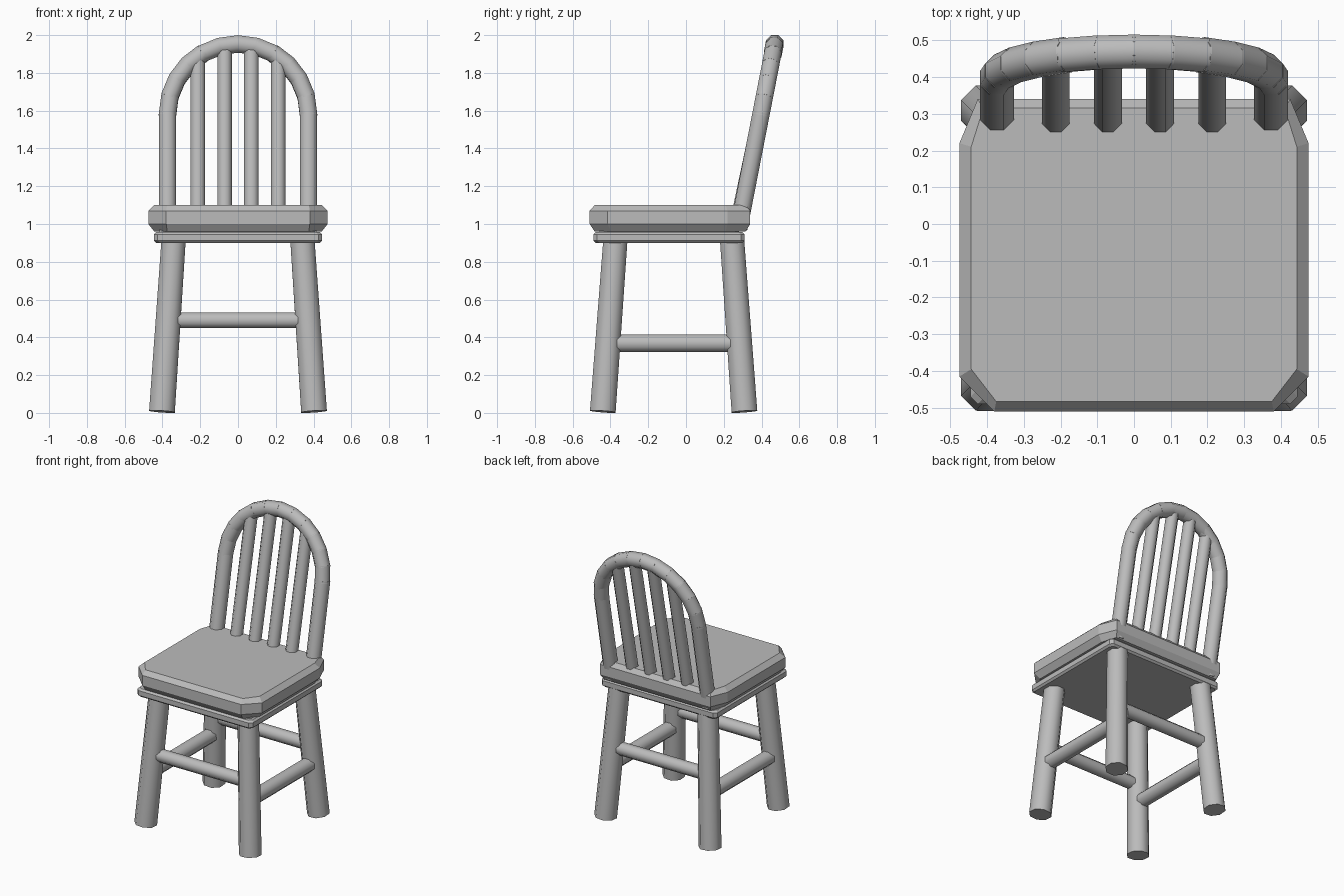
import bpy, bmesh, math
from mathutils import Vector, Matrix

if "Cube" in bpy.data.objects:
    bpy.data.objects.remove(bpy.data.objects["Cube"])

grey = bpy.data.materials.new("grey")
grey.diffuse_color = (0.5, 0.5, 0.5, 1)
grey.use_nodes = True
grey.node_tree.nodes["Principled BSDF"].inputs["Base Color"].default_value = grey.diffuse_color


def finish(bm, name, smooth=False):
    bmesh.ops.recalc_face_normals(bm, faces=bm.faces)
    me = bpy.data.meshes.new(name)
    bm.to_mesh(me)
    bm.free()
    me.materials.append(grey)
    ob = bpy.data.objects.new(name, me)
    bpy.context.collection.objects.link(ob)
    if smooth:
        bpy.ops.object.select_all(action='DESELECT')
        ob.select_set(True)
        bpy.context.view_layer.objects.active = ob
        bpy.ops.object.shade_smooth_by_angle(angle=math.radians(50))
    return ob


def add_rod(bm, a, b, r, r2=None):
    """Eight-sided rod from a to b, flats facing the axes; r is the flat-to-centre distance."""
    a, b = Vector(a), Vector(b)
    axis = (b - a).normalized()
    ref = Vector((1, 0, 0)) if abs(axis.x) < 0.9 else Vector((0, 1, 0))
    v = axis.cross(ref).normalized()
    u = v.cross(axis)
    rot = Matrix((u, v, axis)).transposed().to_4x4()
    k = 1 / math.cos(math.pi / 8)
    m = Matrix.Translation((a + b) / 2) @ rot @ Matrix.Rotation(math.pi / 8, 4, 'Z')
    bmesh.ops.create_cone(bm, cap_ends=True, segments=8, radius1=r * k,
                          radius2=(r2 or r) * k, depth=(b - a).length, matrix=m)


def rod(name, a, b, r, r2=None):
    bm = bmesh.new()
    add_rod(bm, a, b, r, r2)
    return finish(bm, name, True)


def slab(name, rings):
    """Stack of matching outlines [(z, points)] closed at both ends."""
    bm = bmesh.new()
    loops = [[bm.verts.new((x, y, z)) for x, y in pts] for z, pts in rings]
    n = len(loops[0])
    for lo, hi in zip(loops, loops[1:]):
        for i in range(n):
            j = (i + 1) % n
            bm.faces.new((lo[i], lo[j], hi[j], hi[i]))
    bm.faces.new(loops[0][::-1])
    bm.faces.new(loops[-1])
    return finish(bm, name)


def mirrored(right):
    return right + [(-x, y) for x, y in reversed(right)]


# Seat with clipped corners and bevelled rims
outer = mirrored([(0.38, -0.51), (0.475, -0.415), (0.475, 0.22), (0.425, 0.34)])
inner = mirrored([(0.375, -0.483), (0.443, -0.395), (0.443, 0.21), (0.41, 0.315)])
slab("seat", [(0.96, inner), (1.0, outer), (1.07, outer), (1.10, inner)])


# Frame under the seat
def frame_outline(d):
    c = 0.02
    x, y0, y1 = 0.445 - d, -0.49 + d, 0.31 - d
    return mirrored([(x - c, y0), (x, y0 + c), (x, y1 - c), (x - c, y1)])


slab("seat_frame", [(0.90, frame_outline(0.012)), (0.912, frame_outline(0)),
                    (0.945, frame_outline(0)), (0.957, frame_outline(0.012))])
slab("seat_spacer", [(0.95, frame_outline(0.03)), (0.97, frame_outline(0.03))])


# Splayed legs
def leg_point(sx, back, z):
    t = z / 0.9
    y = 0.31 - 0.065 * t if back else -0.441 + 0.066 * t
    return Vector((sx * (0.403 - 0.061 * t), y, z))


for sx, side in ((-1, "left"), (1, "right")):
    for back, end in ((False, "front"), (True, "back")):
        rod(f"{end}_{side}_leg", leg_point(sx, back, 0.007), leg_point(sx, back, 0.92), 0.068, 0.064)

# Stretchers
for back, end in ((False, "front"), (True, "back")):
    rod(f"{end}_stretcher", leg_point(-1, back, 0.49), leg_point(1, back, 0.49), 0.041)
for sx, side in ((-1, "left"), (1, "right")):
    rod(f"{side}_stretcher", leg_point(sx, False, 0.368), leg_point(sx, True, 0.368), 0.046)


# Leaning back: bow of overlapping short pieces on two straight posts
def lean(x, z):
    return Vector((x, 0.303 + 0.195 * (z - 1.1), z))


R, ZC, PIECES = 0.373, 1.58, 12
bm = bmesh.new()
for sx in (-1, 1):
    add_rod(bm, lean(sx * R, 0.975), lean(sx * R, ZC + 0.01), 0.046)
pts = [lean(R * math.cos(math.pi * i / PIECES), ZC + R * math.sin(math.pi * i / PIECES))
       for i in range(PIECES + 1)]
for a, b in zip(pts, pts[1:]):
    d = (b - a) * 0.08
    add_rod(bm, a - d, b + d, 0.046)
finish(bm, "back_bow", True)

# Spindles
for i, x in enumerate((-0.213, -0.071, 0.071, 0.213)):
    top = ZC + math.sqrt(R * R - x * x) - 0.01
    off = Vector((0, -0.014, 0))
    rod(f"spindle_{i + 1}", lean(x, 1.05) + off, lean(x, top), 0.038)
